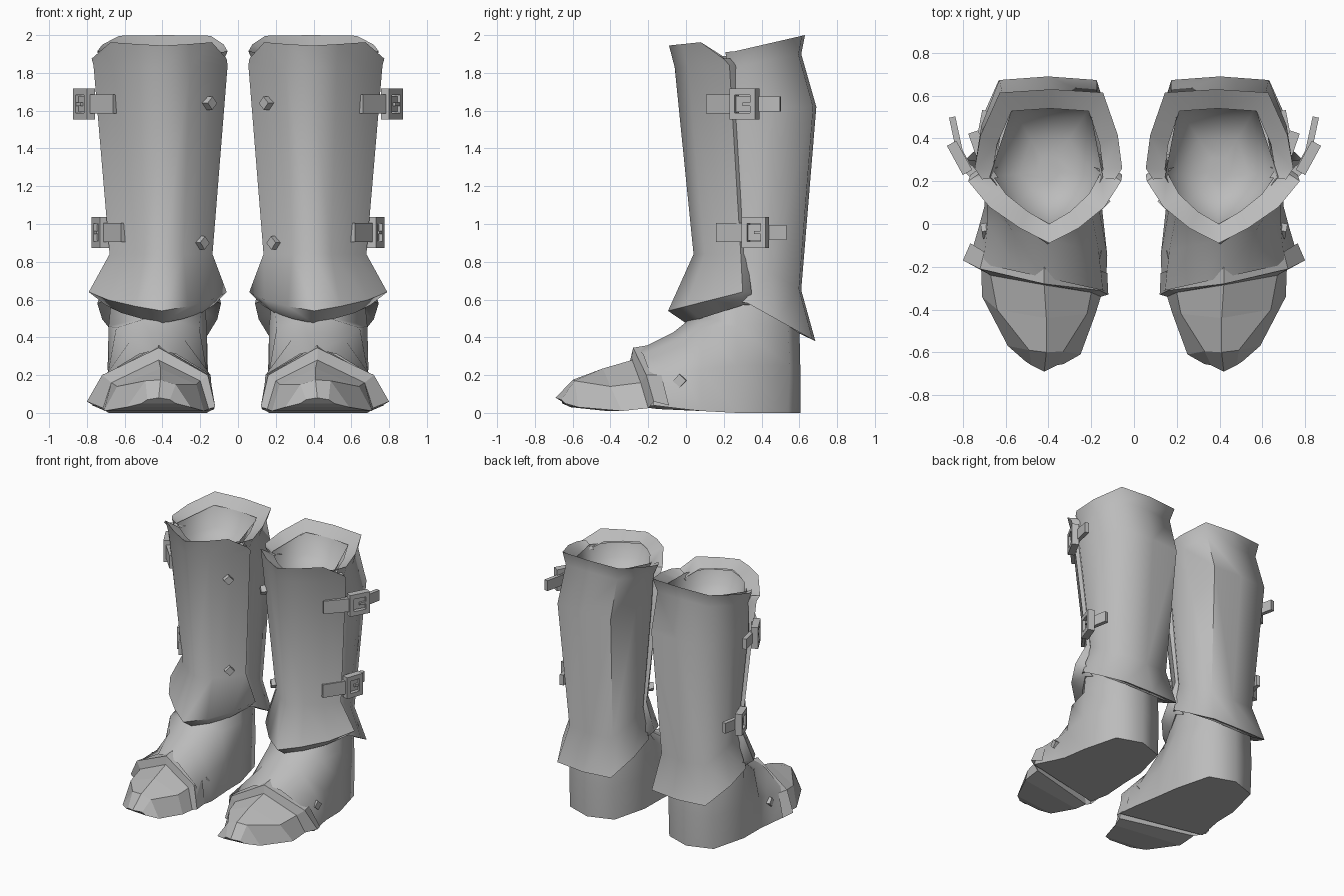
import bpy, bmesh, math
from mathutils import Vector, Matrix

if "Cube" in bpy.data.objects:
    bpy.data.objects.remove(bpy.data.objects["Cube"])

steel = bpy.data.materials.new("grey_steel")
steel.diffuse_color = (0.5, 0.5, 0.5, 1)
steel.use_nodes = True
steel.node_tree.nodes["Principled BSDF"].inputs["Base Color"].default_value = steel.diffuse_color


def finish(name, bm, angle=None):
    """Turn a bmesh of the right-hand part into an object mirrored to the left."""
    bmesh.ops.remove_doubles(bm, verts=bm.verts, dist=0.0005)
    bmesh.ops.recalc_face_normals(bm, faces=bm.faces)
    me = bpy.data.meshes.new(name)
    bm.to_mesh(me)
    bm.free()
    me.materials.append(steel)
    ob = bpy.data.objects.new(name, me)
    bpy.context.collection.objects.link(ob)
    if angle:
        bpy.ops.object.select_all(action='DESELECT')
        ob.select_set(True)
        bpy.context.view_layer.objects.active = ob
        bpy.ops.object.shade_smooth_by_angle(angle=math.radians(angle))
    ob.modifiers.new("other_boot", 'MIRROR').use_mirror_merge = False
    return ob


def loft(name, rows, closed=False, ends=(), angle=None):
    """Skin rows of points; ends lists the row indices to fill."""
    bm = bmesh.new()
    vs = [[bm.verts.new(p) for p in r] for r in rows]
    n = len(rows[0])
    for a, b in zip(vs, vs[1:]):
        for i in range(n if closed else n - 1):
            j = (i + 1) % n
            bm.faces.new((a[i], a[j], b[j], b[i]))
    for e in ends:
        bm.faces.new(vs[e])
    return finish(name, bm, angle)


def plate(cols, rows):
    """Each row: centre z, seam z, inner x, outer x, seam y, centre y, shoulder lift."""
    return [[(x0 + u * (x1 - x0), ys + v * (yc - ys),
              zs + max(v, 0) * (zc - zs) + (lift * (1 - v) / .6 if v > .3 else 0))
             for u, v in cols] for zc, zs, x0, x1, ys, yc, lift in rows]


FRONT = [(.07, -.12), (0, 0), (.11, .42), (.28, .76), (.47, 1), (.66, .76), (.86, .42), (1, 0), (.93, -.12)]
BACK = [(.05, -.08), (0, .05), (.03, .45), (.13, .96), (.48, 1), (.83, .96), (.96, .45), (1, .05), (.95, -.08)]

# Shin plate with rolled top rim, flared ankle and turned-in lower lip
rows = plate(FRONT, [
    (1.90, 1.86, .155, .67, .24, .00, .03),
    (1.945, 1.875, .06, .775, .20, -.09, .06),
    (1.83, 1.84, .055, .765, .23, -.06, 0),
    (.84, .84, .135, .68, .29, .04, 0),
    (.54, .64, .06, .79, .30, -.095, 0),
    (.475, .57, .13, .70, .30, .00, 0),
    (.62, .66, .17, .64, .30, .08, 0)])
loft("shin_plate", rows, angle=65)

# Calf plate
rows = plate(BACK, [
    (1.94, 1.86, .145, .66, .24, .54, 0),
    (2.0, 1.91, .055, .745, .24, .63, 0),
    (1.90, 1.83, .09, .72, .25, .61, 0),
    (1.62, 1.62, .09, .74, .27, .69, 0),
    (.65, .82, .14, .67, .31, .61, 0),
    (.38, .59, .09, .745, .31, .685, 0),
    (.42, .62, .15, .67, .31, .60, 0),
    (.62, .66, .18, .64, .31, .57, 0)])
loft("calf_plate", rows, angle=65)

# Shallow bowl closing the shaft
HOLE = [(.21, .54), (.565, .54), (.67, .22), (.55, .08), (.39, .0), (.23, .08), (.15, .22)]
loft("shaft_lining", [[(.40 + (x - .40) * s, .25 + (y - .25) * s, z + (.05 if y > .5 and s > .9 else 0))
                       for x, y in HOLE] for z, s in ((1.89, 1.02), (1.79, .86), (1.72, .5), (1.71, .2))],
     closed=True, ends=(3,), angle=80)


# Foot shell: half rows of (half width, y, z) from the toe band round to the heel
def foot_row(half):
    def place(s, w, y, z):
        x = (.452 if w > .3 and y < -.2 else .425) + s * w
        return (x, y + (.22 * (x - .42) if y < 0 else 0), z)
    return [place(-1, *p) for p in half] + [place(1, *p) for p in half[-2::-1]]


foot = [foot_row(r) for r in (
    [(.32, -.25, .04), (.30, -.08, .02), (.275, .08, .01), (.26, .27, 0), (.19, .54, 0), (0, .605, 0)],
    [(.28, -.25, .2), (.26, -.07, .22), (.26, .08, .23), (.265, .27, .25), (.19, .55, .25), (0, .605, .25)],
    [(.10, -.25, .31), (.14, -.07, .39), (.22, .09, .45), (.26, .27, .46), (.19, .54, .46), (0, .60, .46)],
    [(0, -.25, .335), (0, -.07, .425), (0, .05, .52), (.24, .27, .66), (.17, .52, .66), (0, .58, .66)])]
loft("foot_shell", foot, ends=(0,), angle=65)

# Raised band across the toes
arch = [(.12, -.33, .03), (.16, -.31, .2), (.42, -.28, .345), (.72, -.21, .2), (.80, -.17, .06)]
inner = [(.155, -.34, .02), (.2, -.32, .17), (.42, -.285, .28), (.67, -.24, .16), (.715, -.2, .025)]
back = [(.125, -.23, .035), (.15, -.22, .2), (.42, -.19, .36), (.70, -.13, .2), (.765, -.09, .04)]
loft("toe_band", [inner, arch, back])

# Faceted toe cap
loft("toe_cap", [
    inner,
    [(.18, -.42, .01), (.22, -.42, .15), (.41, -.44, .235), (.64, -.40, .14), (.71, -.34, .01)],
    [(.25, -.61, .03), (.33, -.595, .15), (.41, -.60, .175), (.49, -.59, .17), (.59, -.57, .03)],
    [(.33, -.655, .05), (.36, -.66, .07), (.42, -.69, .08), (.48, -.66, .07), (.51, -.64, .05)]],
     closed=True, ends=(0, 3))


def bar(bm, p0, p1, height, thick):
    """Upright box running from p0 to p1."""
    a, b = Vector(p0), Vector(p1)
    d = b - a
    m = (Matrix.Translation((a + b) / 2) @ Matrix.Rotation(math.atan2(d.y, d.x), 4, 'Z')
         @ Matrix.Diagonal((d.length, thick, height, 1)))
    bmesh.ops.create_cube(bm, size=1, matrix=m)


# Straps with open buckles on the outer side
for label, start, mid, end, tail, z in (
        ("upper", (.645, .12), (.775, .26), (.835, .37), (.85, .50), 1.635),
        ("lower", (.60, .17), (.70, .32), (.735, .42), (.695, .53), .955)):
    s, m, e, t = (Vector((*p, z)) for p in (start, mid, end, tail))
    bm = bmesh.new()
    bar(bm, s, m, .10, .045)
    bar(bm, m, e, .085, .035)
    bar(bm, e - (e - m) * .35, t, .08, .03)
    finish(label + "_strap", bm)
    bm = bmesh.new()
    d = (e - m).normalized()
    out = Vector((d.y, -d.x, 0)) * .012
    c0, c1, up = m + out, e + out, Vector((0, 0, .065))
    for k in (-1, 1):
        bar(bm, c0 + up * k, c1 + up * k, .035, .05)
    for c in (c0, c1):
        bar(bm, c - d * .015, c + d * .015, .165, .05)
    bar(bm, (c0 + c1) / 2 + out, c1 + out, .018, .02)
    finish(label + "_buckle", bm)

# Square rivets, set as diamonds
for name, p, yaw in (("upper_shin_rivet", (.155, .10, 1.64), -.8), ("lower_shin_rivet", (.195, .17, .9), -.8),
                     ("outer_foot_rivet", (.685, -.03, .17), 1.4), ("inner_foot_rivet", (.185, -.155, .17), -1.4)):
    bm = bmesh.new()
    m = (Matrix.Translation(p) @ Matrix.Rotation(yaw, 4, 'Z') @ Matrix.Rotation(.75, 4, 'Y')
         @ Matrix.Diagonal((.05, .055, .05, 1)))
    bmesh.ops.create_cube(bm, size=1, matrix=m)
    finish(name, bm)
